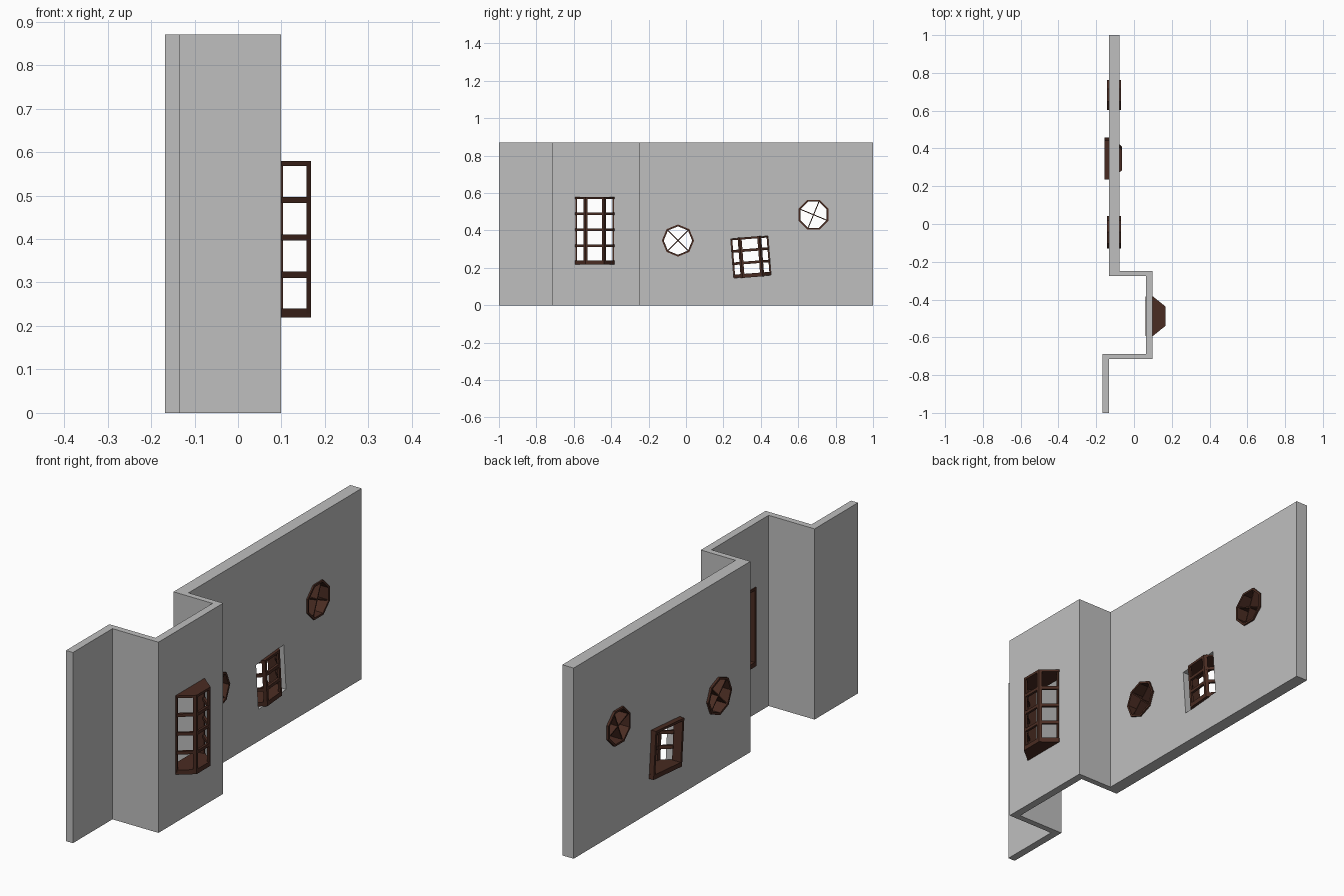
import bpy, bmesh, math
from mathutils import Vector

if "Cube" in bpy.data.objects:
    bpy.data.objects.remove(bpy.data.objects["Cube"])


def material(name, rgb):
    m = bpy.data.materials.new(name)
    m.diffuse_color = (*rgb, 1)
    m.use_nodes = True
    m.node_tree.nodes["Principled BSDF"].inputs["Base Color"].default_value = m.diffuse_color
    return m


GREY = material("wall grey", (0.52, 0.52, 0.52))
BROWN = material("dark brown wood", (0.068, 0.025, 0.016))


def prism(bm, pts, move):
    """Extrude a flat polygon of 3D points along a vector."""
    a = [bm.verts.new(Vector(p)) for p in pts]
    b = [bm.verts.new(Vector(p) + Vector(move)) for p in pts]
    bm.faces.new(a)
    bm.faces.new(b[::-1])
    for i in range(len(a)):
        j = (i + 1) % len(a)
        bm.faces.new((a[i], b[i], b[j], a[j]))


def finish(name, bm, mat, loc=(0, 0, 0), roll=0):
    bmesh.ops.recalc_face_normals(bm, faces=bm.faces)
    me = bpy.data.meshes.new(name)
    bm.to_mesh(me)
    bm.free()
    me.materials.append(mat)
    ob = bpy.data.objects.new(name, me)
    ob.location = loc
    ob.rotation_euler.x = roll
    bpy.context.collection.objects.link(ob)
    return ob


def flat(pts, z):
    return [(x, y, z) for x, y in pts]


def octagon(r, x, turn):
    return [(x, r * math.cos(turn + i * math.pi / 4), r * math.sin(turn + i * math.pi / 4))
            for i in range(8)]


def cut_wall(pts, loc, roll):
    """Cut a hole through the wall along x."""
    bm = bmesh.new()
    prism(bm, pts, (0.16, 0, 0))
    cutter = finish("cutter", bm, GREY, loc, roll)
    cutter.hide_render = True
    mod = wall.modifiers.new("hole", 'BOOLEAN')
    mod.operation, mod.solver, mod.object = 'DIFFERENCE', 'EXACT', cutter
    bpy.context.view_layer.objects.active = wall
    bpy.ops.object.modifier_apply(modifier=mod.name)
    bpy.data.objects.remove(cutter)


def bay_window(name, loc, w, h, front, straight, taper, rows, roll=0):
    """Bay with a box frame in the wall, a tapered front and a grid of bars."""
    t = 0.011
    cut_wall([(-0.05, s * (w - 0.003), q * (h - 0.003))
              for s, q in ((-1, -1), (1, -1), (1, 1), (-1, 1))], loc, roll)
    bm = bmesh.new()
    end = straight + taper
    outer = [(0, -w), (straight, -w), (end, -front), (end, front), (straight, w), (0, w)]
    # sill and top board
    prism(bm, flat(outer, -h), (0, 0, 0.021))
    prism(bm, flat(outer, h - 0.011), (0, 0, 0.011))
    # side jambs and corner posts
    for s in (-1, 1):
        jamb = [(0, s * w), (straight + 0.004, s * (w - 0.003)),
                (straight + 0.004, s * (w - t)), (0, s * (w - t))]
        post = [(end, s * (front - 0.011)), (end, s * front),
                (end - 0.011, s * (front + 0.010)), (end - 0.011, s * (front - 0.011))]
        for p in (jamb, post):
            prism(bm, flat(p, -h + 0.01), (0, 0, 2 * h - 0.015))
    # horizontal bars follow the bay outline
    bar = outer[1:5] + [(straight, w - 0.014), (end - t, front - 0.005),
                        (end - t, -front + 0.005), (straight, -w + 0.014)]
    step = (2 * h - 0.017) / rows
    for i in range(1, rows):
        prism(bm, flat(bar, -h + 0.006 + i * step), (0, 0, 0.014))
    finish(name, bm, BROWN, loc, roll)


def round_window(name, loc, turn):
    """Octagonal tube frame with two crossed deep bars."""
    r, depth = 0.086, 0.074
    cut_wall(octagon(r - 0.004, -0.08, turn), loc, 0)
    bm = bmesh.new()
    loops = [[bm.verts.new(p) for p in octagon(rr, x, turn)]
             for rr, x in ((r, -depth / 2), (r, depth / 2),
                           (r - 0.01, depth / 2), (r - 0.01, -depth / 2))]
    for k in range(4):
        a, b = loops[k], loops[(k + 1) % 4]
        for i in range(8):
            j = (i + 1) % 8
            bm.faces.new((a[i], a[j], b[j], b[i]))
    d = depth / 2 - 0.008
    for a in (turn + math.pi / 4, turn + 3 * math.pi / 4):
        u = Vector((0, math.cos(a), math.sin(a))) * (r - 0.006)
        n = Vector((0, -math.sin(a), math.cos(a))) * 0.0025
        x = Vector((-d, 0, 0))
        prism(bm, [x + u + n, x - u + n, x - u - n, x + u - n], (2 * d, 0, 0))
    finish(name, bm, BROWN, loc)


# stepped wall from its plan outline
plan = [(-0.168, -1), (-0.133, -1), (-0.133, -0.715), (0.099, -0.715), (0.099, -0.248),
        (-0.076, -0.248), (-0.076, 1), (-0.133, 1), (-0.133, -0.275), (0.064, -0.275),
        (0.064, -0.687), (-0.168, -0.687)]
bm = bmesh.new()
prism(bm, flat(plan, 0), (0, 0, 0.87))
wall = finish("wall", bm, GREY)

# windows
bay_window("tall_bay_window", (0.060, -0.488, 0.399), 0.105, 0.18, 0.05, 0.04, 0.068, 4)
bay_window("small_bay_window", (-0.157, 0.347, 0.258), 0.103, 0.108, 0.053, 0.04, 0.054, 3,
           math.radians(4.5))
round_window("near_octagon_window", (-0.106, -0.043, 0.346), 0)
round_window("far_octagon_window", (-0.106, 0.682, 0.484), math.pi / 8)
